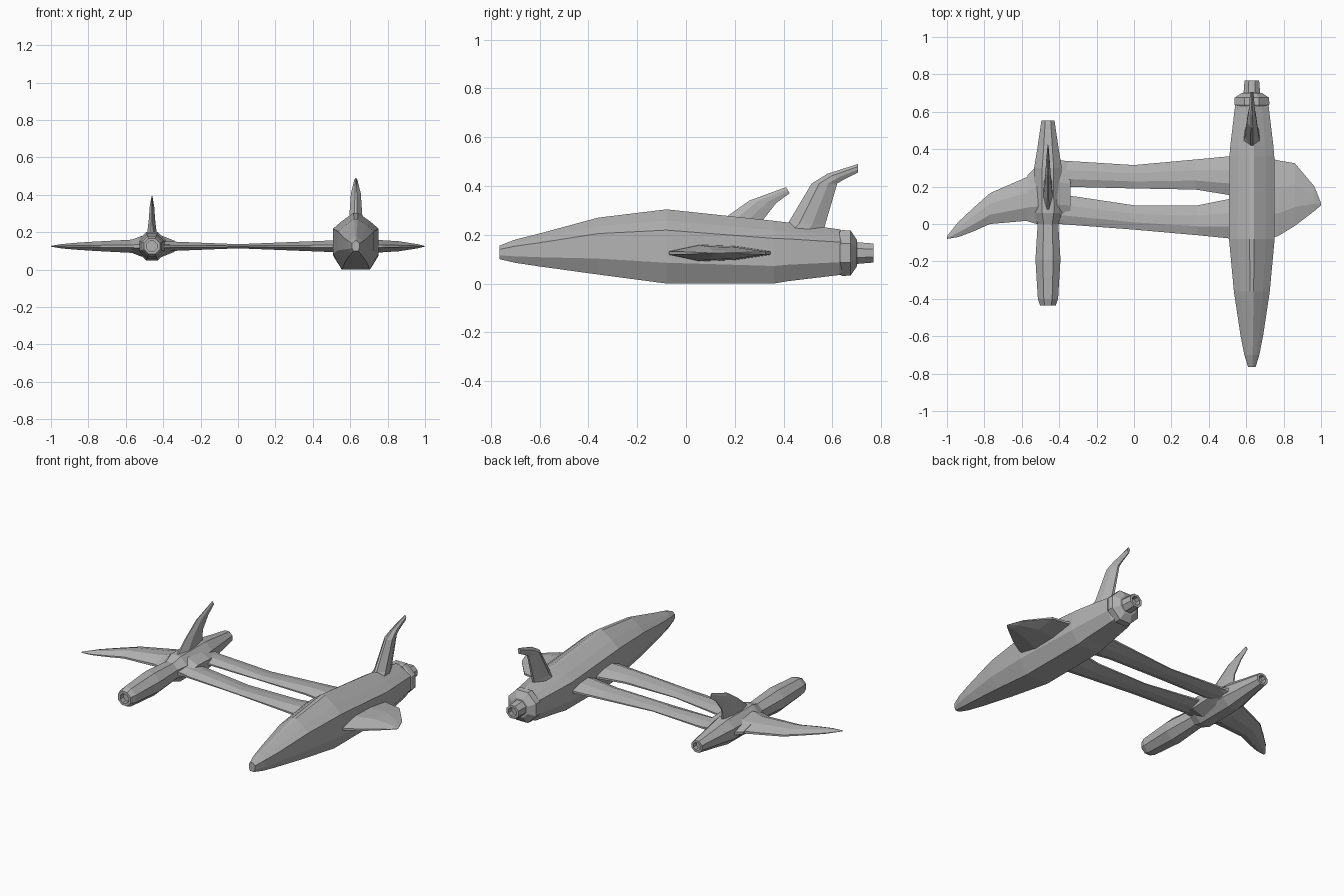
import bpy, bmesh, math
from mathutils import Vector

cube = bpy.data.objects.get("Cube")
if cube:
    bpy.data.objects.remove(cube)

grey = bpy.data.materials.new("hull grey")
grey.use_nodes = True
grey.diffuse_color = (.45, .45, .45, 1)
shader = grey.node_tree.nodes["Principled BSDF"]
shader.inputs["Base Color"].default_value = grey.diffuse_color

HULL_X = .63
POD_X = -.46
AXIS_Z = .125


def loft(name, rings):
    """Skin a list of equal-length point rings and cap both ends."""
    bm = bmesh.new()
    rows = [[bm.verts.new(point) for point in ring] for ring in rings]
    for row, following in zip(rows, rows[1:]):
        for index in range(len(row)):
            bm.faces.new((row[index - 1], row[index],
                          following[index], following[index - 1]))
    bm.faces.new(rows[0])
    bm.faces.new(rows[-1])
    bmesh.ops.recalc_face_normals(bm, faces=bm.faces)
    mesh = bpy.data.meshes.new(name)
    bm.to_mesh(mesh)
    bm.free()
    mesh.materials.append(grey)
    part = bpy.data.objects.new(name, mesh)
    bpy.context.collection.objects.link(part)


def octagon(centre_x, y, radius):
    """Flat-topped octagon across the flight axis."""
    corner = radius / math.cos(math.pi / 8)
    angles = [math.pi * (side + .5) / 4 for side in range(8)]
    return [Vector((centre_x + corner * math.cos(angle), y,
                    AXIS_Z + corner * math.sin(angle))) for angle in angles]


def hollow_tube(name, centre_x, stations):
    """Octagonal body with a shallow recess in each end."""
    rings = [octagon(centre_x, y, radius) for y, radius in stations]

    def recess(station, inward):
        y, radius = station
        return [octagon(centre_x, y + depth * inward, radius * .65)
                for depth in (.03, 0)]

    front = recess(stations[0], 1)
    back = recess(stations[-1], -1)
    loft(name, front + rings + back[::-1])


def hull_ring(y, half_width, bottom, top):
    """Ten-sided section: flat belly, upright flanks and a narrow ridge."""
    height = top - bottom
    outline = ((.62, 0), (1, .28), (1, .72), (.62, .85), (.1, 1))
    side = [(half_width * across, bottom + height * up) for across, up in outline]
    mirrored = [(-across, z) for across, z in reversed(side)]
    return [(HULL_X + across, y, z) for across, z in side + mirrored]


def blade_ring(lead, trail, half_thickness, normal):
    """Faceted aerofoil section between a leading and a trailing point."""
    side = [(0, .2), (.3, 1), (.65, .85), (1, .2)]
    mirrored = [(along, -bulge) for along, bulge in reversed(side)]
    return [lead.lerp(trail, along) + normal * half_thickness * bulge
            for along, bulge in side + mirrored]


def wing(name, stations, thickness):
    """Level blade; the thickness rule takes the position and the chord."""
    up = Vector((0, 0, 1))
    loft(name, [blade_ring(Vector((x, lead, AXIS_Z)), Vector((x, trail, AXIS_Z)),
                           thickness(x, trail - lead), up)
                for x, lead, trail in stations])


def fin(name, centre_x, leading_edge, trailing_edge, ratio):
    """Upright blade whose thickness is a fixed ratio of its chord."""
    sideways = Vector((1, 0, 0))
    rings = []
    for front, back in zip(leading_edge, trailing_edge):
        lead = Vector((centre_x, *front))
        trail = Vector((centre_x, *back))
        chord = (trail - lead).length
        rings.append(blade_ring(lead, trail, chord * ratio, sideways))
    loft(name, rings)


# Main hull from nose to tail: y, half width, bottom, top
loft("main_hull", [hull_ring(*station) for station in (
    (-.765, .02, .1, .155),
    (-.7, .04, .085, .18),
    (-.6, .06, .07, .205),
    (-.36, .096, .037, .27),
    (-.08, .122, 0, .304),
    (.36, .12, 0, .257),
    (.42, .115, .01, .25),
    (.63, .09, .035, .222),
    (.7, .05, .08, .18))])

# Engine collar and hollow nozzle
loft("engine_collar", [octagon(HULL_X, y, radius) for y, radius in (
    (.63, .088), (.64, .094), (.675, .092), (.7, .055))])
hollow_tube("engine_nozzle", HULL_X, ((.68, .046), (.768, .039)))

# Outrigger pod, hollow at both ends, swelling where the wings join
hollow_tube("outrigger_pod", POD_X, (
    (-.435, .042), (-.4, .054), (-.19, .067), (0, .055),
    (.06, .075), (.3, .074), (.41, .056), (.553, .035)))


# Faired hub blending the pod into the wing roots
def hub_thickness(x, chord):
    return .078 - .4 * abs(x - POD_X)


wing("pod_hub", ((-.57, .015, .26), (-.52, 0, .31),
                 (-.41, 0, .345), (-.34, 0, .33)), hub_thickness)


# Twin spars joining the hull and the pod, thinnest at midspan
def spar_thickness(x, chord):
    return .011 + .04 * abs(x)


wing("front_spar", ((-.4, 0, .16), (0, -.03, .1),
                    (.34, -.06, .1), (.54, -.08, .14)), spar_thickness)
wing("rear_spar", ((-.4, .2, .34), (0, .19, .315),
                   (.33, .184, .345), (.54, .15, .365)), spar_thickness)


# Outer wings, thinning with their chord
def broad_thickness(x, chord):
    return chord * .08


def slender_thickness(x, chord):
    return chord * .15


wing("left_winglet", ((.7, -.08, .36), (.77, -.065, .34), (.86, -.01, .325),
                      (.965, .07, .2), (1, .1, .112)), broad_thickness)
wing("right_winglet", ((-.54, .02, .265), (-.77, 0, .165), (-.86, -.04, .085),
                       (-.94, -.07, .01), (-1, -.08, -.065)), slender_thickness)

# Swept tail fins: leading and trailing edges as y, z from root to tip
fin("hull_fin", HULL_X,
    leading_edge=((.36, .2), (.42, .25), (.515, .41), (.58, .45), (.705, .49)),
    trailing_edge=((.56, .2), (.57, .24), (.62, .41), (.645, .425), (.705, .455)),
    ratio=.25)
fin("pod_fin", POD_X,
    leading_edge=((.03, .16), (.16, .27), (.26, .34), (.41, .395)),
    trailing_edge=((.3, .15), (.315, .26), (.37, .33), (.425, .37)),
    ratio=.11)
